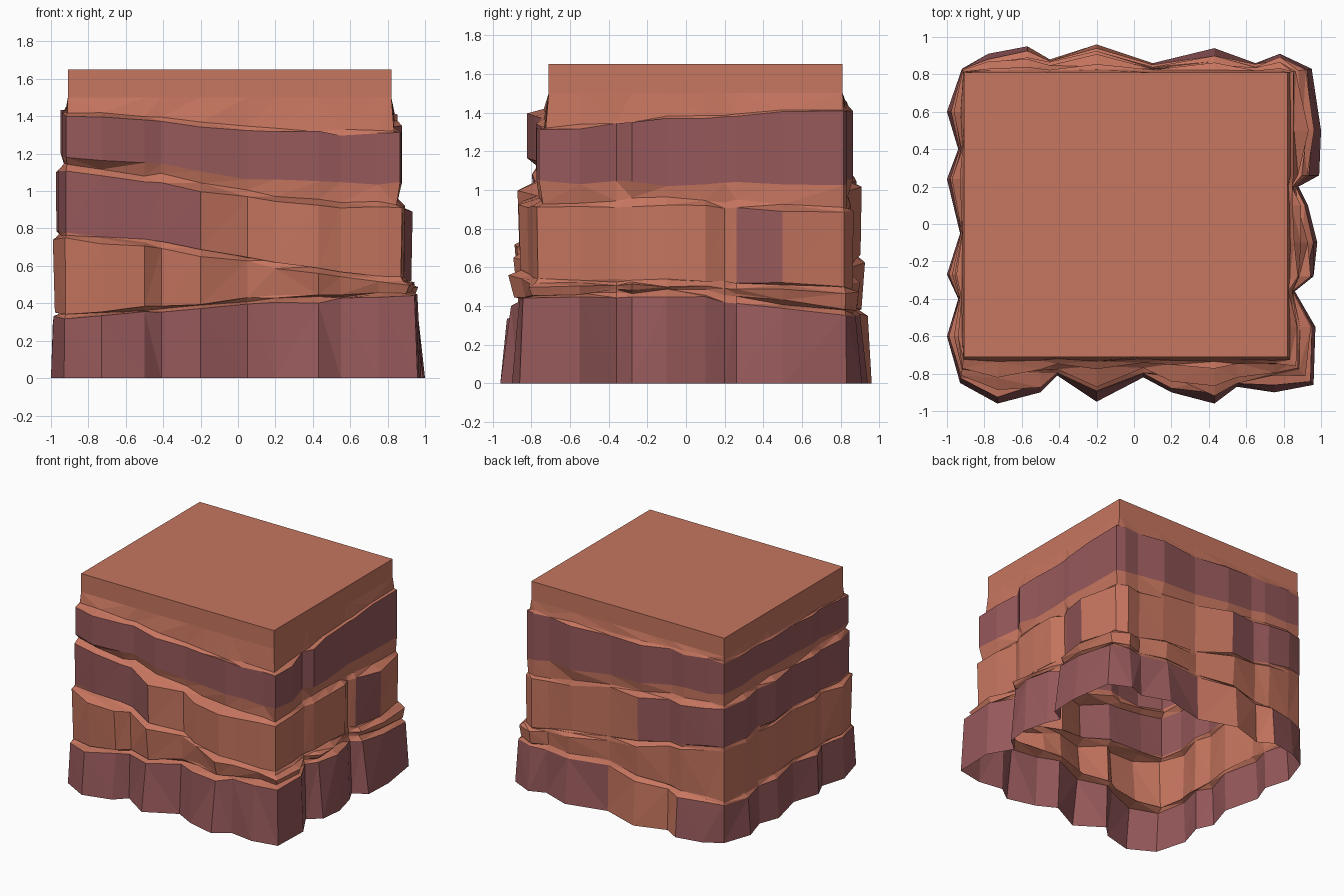
import bpy, bmesh, math, random

if "Cube" in bpy.data.objects:
    bpy.data.objects.remove(bpy.data.objects["Cube"])

random.seed(7)


def material(name, rgb):
    m = bpy.data.materials.new(name)
    m.diffuse_color = (*rgb, 1)
    m.use_nodes = True
    m.node_tree.nodes["Principled BSDF"].inputs["Base Color"].default_value = m.diffuse_color
    return m


ORANGE = material("orange_sandstone", (0.57, 0.18, 0.115))
PURPLE = material("purple_sandstone", (0.31, 0.10, 0.105))

# Lumpy footprint, counter-clockwise from the front left corner
FOOT = [(-.93, -.85), (-.73, -.96), (-.5, -.9), (-.41, -.81), (-.2, -.95), (.05, -.82),
        (.2, -.9), (.43, -.96), (.55, -.87), (.75, -.9), (.96, -.86), (.97, -.55),
        (.86, -.36), (.96, -.28), (.98, -.1), (.93, .1), (.88, .2), (.99, .26), (1, .5),
        (.95, .83), (.78, .91), (.65, .86), (.43, .94), (.1, .86), (-.2, .96), (-.45, .88),
        (-.57, .95), (-.78, .91), (-.92, .83), (-1, .6), (-.94, .4), (-1, .24),
        (-.93, -.05), (-1, -.27), (-.94, -.4), (-1, -.6)]
N = len(FOOT)
X0, X1, Y0, Y1 = -.91, .82, -.71, .81      # cap slab rectangle


def height(keys, x, y):
    """Interpolate heights: FL, front, FR, right, BR, back, BL, left."""
    a = ((math.atan2(y, x) + .75 * math.pi) / (math.pi / 4)) % 8
    i = int(a) % 8
    return keys[i] + (keys[(i + 1) % 8] - keys[i]) * (a - int(a))


def ring(keys, t, lift=0, bumps=None, rough=.012):
    """One contour, drawn from the footprint (t=0) towards the cap rectangle (t=1)."""
    pts = []
    for i, (x, y) in enumerate(FOOT):
        cx, cy = min(max(x, X0), X1), min(max(y, Y0), Y1)
        k = min(t + (bumps[i] if bumps else 0), 1.05)
        z = height(keys, x, y) + lift + random.uniform(-rough, rough)
        pts.append((x + (cx - x) * k, y + (cy - y) * k, z))
    return pts


def stratum(name, rings, face_row, is_purple):
    """Skin the contours; the cliff face row may be purple, ledges stay orange."""
    bm = bmesh.new()
    rows = [[bm.verts.new(p) for p in r] for r in rings]
    for j in range(len(rows) - 1):
        for i in range(N):
            k = (i + 1) % N
            f = bm.faces.new((rows[j][i], rows[j][k], rows[j + 1][k], rows[j + 1][i]))
            c = f.calc_center_median()
            f.material_index = int(j == face_row and is_purple(c.x, c.y))
    bmesh.ops.remove_doubles(bm, verts=bm.verts, dist=.0005)
    bmesh.ops.triangulate(bm, faces=bm.faces)
    finish(name, bm)


def finish(name, bm):
    me = bpy.data.meshes.new(name)
    bm.to_mesh(me)
    bm.free()
    me.materials.append(ORANGE)
    me.materials.append(PURPLE)
    ob = bpy.data.objects.new(name, me)
    bpy.context.collection.objects.link(ob)


def bumps(amount):
    return [random.uniform(-amount, amount) for _ in range(N)]


GROUND = [0] * 8
TOP1 = [.32, .39, .43, .46, .35, .38, .30, .32]
TOP2 = [.75, .63, .50, .51, .46, .58, .74, .74]
TOP3 = [1.11, .97, .90, .93, .87, 1.0, 1.08, 1.11]
LOW4 = [1.19, 1.07, 1.04, 1.03, 1.03, 1.1, 1.19, 1.2]
TOP4 = [1.41, 1.33, 1.30, 1.37, 1.41, 1.42, 1.45, 1.43]
RIM = [1.5] * 8

# Strata from the ground up; each starts on the ledge of the one below
b = bumps(.12)
ledge1 = ring(TOP1, .52, .02)
stratum("base_stratum", [ring(GROUND, 0, rough=0), ring(TOP1, .22, 0, b), ledge1], 0,
        lambda x, y: not (y > .6 and -.65 < x < .25))

b = bumps(.2)
ledge2 = ring(TOP2, .55, .025)
stratum("lower_stratum", [ledge1, ring(TOP1, .42, .03, b), ring(TOP2, .3, 0, b), ledge2], 1,
        lambda x, y: False)

b = bumps(.2)
ledge3 = ring(TOP3, .8, .03)
stratum("middle_stratum", [ledge2, ring(TOP2, .52, .035, b), ring(TOP3, .48, 0, b), ledge3], 1,
        lambda x, y: x < -.18 or (x > .6 and .35 < y < .65))

b = bumps(.15)
ledge4 = ring(TOP4, .9, .015)
stratum("upper_stratum", [ledge3, ring(LOW4, .7, 0, b), ring(TOP4, .7, 0, b), ledge4], 1,
        lambda x, y: True)

stratum("rim_stratum", [ledge4, ring(RIM, 1, rough=0)], 0, lambda x, y: False)

# Flat cap slab, open underneath
bm = bmesh.new()
bmesh.ops.create_cube(bm, size=1)
for v in bm.verts:
    v.co = (X0 if v.co.x < 0 else X1, Y0 if v.co.y < 0 else Y1, 1.5 if v.co.z < 0 else 1.65)
bm.normal_update()
bmesh.ops.delete(bm, geom=[f for f in bm.faces if f.normal.z < -.5], context='FACES_ONLY')
finish("cap_slab", bm)
